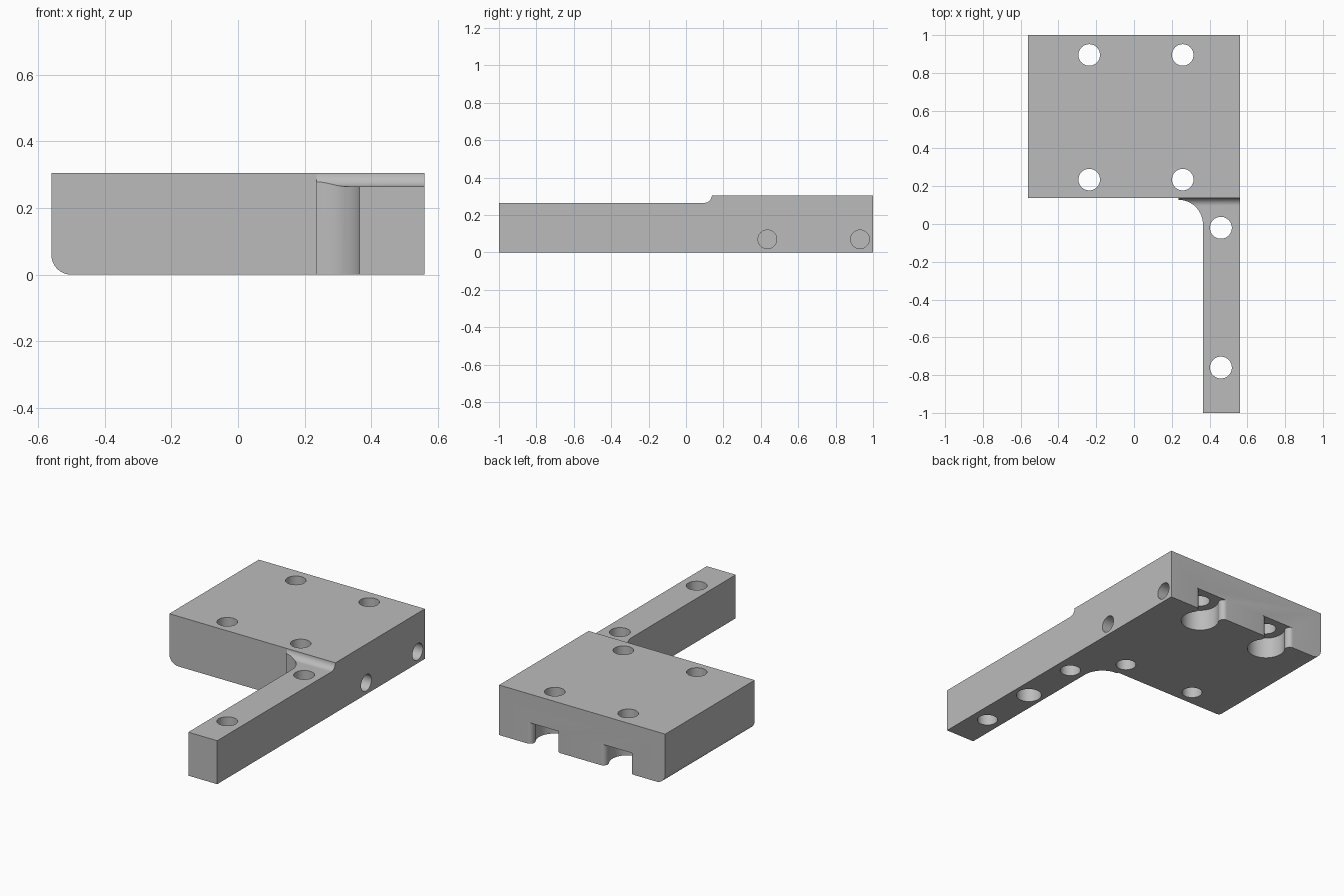
import bpy
import bmesh
from math import sin, cos, atan2, pi
from mathutils import Matrix, Vector

cube = bpy.data.objects.get("Cube")
if cube:
    bpy.data.objects.remove(cube, do_unlink=True)

# Main sizes
W, BACK, FRONT, STEP = 0.56, 1.0, 0.138, 0.098
TOP, ARM_TOP, ARM_X = 0.305, 0.265, 0.365
Z_AXIS = Matrix.Identity(4)
X_AXIS = Matrix(((0, 0, 1, 0), (1, 0, 0, 0), (0, 1, 0, 0), (0, 0, 0, 1)))


def arc(cx, cy, r, a0, a1, n=16):
    return [(cx + r * cos(a0 + (a1 - a0) * i / n),
             cy + r * sin(a0 + (a1 - a0) * i / n)) for i in range(n + 1)]


def prism(name, outline, lo, hi, axes=Z_AXIS):
    """Extrude a 2D outline from lo to hi along the third axis."""
    bm = bmesh.new()
    face = bm.faces.new([bm.verts.new((u, v, lo)) for u, v in outline])
    new = bmesh.ops.extrude_face_region(bm, geom=[face])["geom"]
    verts = [g for g in new if isinstance(g, bmesh.types.BMVert)]
    bmesh.ops.translate(bm, verts=verts, vec=Vector((0, 0, hi - lo)))
    bm.transform(axes)
    bmesh.ops.recalc_face_normals(bm, faces=bm.faces)
    mesh = bpy.data.meshes.new(name)
    bm.to_mesh(mesh)
    bm.free()
    obj = bpy.data.objects.new(name, mesh)
    bpy.context.scene.collection.objects.link(obj)
    return obj


def cut(target, cutter):
    cutter.hide_render = True
    mod = target.modifiers.new("cut", "BOOLEAN")
    mod.operation, mod.solver, mod.object = "DIFFERENCE", "EXACT", cutter
    bpy.context.view_layer.objects.active = target
    bpy.ops.object.modifier_apply(modifier=mod.name)
    bpy.data.objects.remove(cutter, do_unlink=True)


def drill(target, u, v, r, lo, hi, axes=Z_AXIS):
    cut(target, prism("drill", arc(u, v, r, 0, 2 * pi, 40)[:-1], lo, hi, axes))


# Plate with long arm and rounded inner corner
outline = [(-W, BACK), (-W, FRONT), (0.235, FRONT)]
outline += arc(0.235, -0.002, 0.13, pi / 2, 0)
outline += [(ARM_X, -1), (W, -1), (W, BACK)]
bracket = prism("bracket", outline, 0, TOP)

# Rounded lower edge on the plate
bm = bmesh.new()
bm.from_mesh(bracket.data)
edge = [e for e in bm.edges
        if all(v.co.x < -W + 0.001 and v.co.z < 0.001 for v in e.verts)]
bmesh.ops.bevel(bm, geom=edge, offset=0.06, segments=12, profile=0.5,
                affect="EDGES")
bm.to_mesh(bracket.data)
bm.free()

# Lower the arm, leaving a curved step up to the plate
r = TOP - ARM_TOP
step = [(-1.1, ARM_TOP)] + arc(STEP, TOP, r, -pi / 2, 0)
step += [(STEP + r, TOP + 0.1), (-1.1, TOP + 0.1)]
cut(bracket, prism("step_cutter", step, 0, W + 0.1, X_AXIS))

# Bolt pockets open to the back, with rounded lips
HOLE_Y, R, MOUTH, LIP = 0.895, 0.107, 0.113, 0.029
h = BACK - HOLE_Y
tilt = atan2(h - LIP, MOUTH)
half = [(MOUTH, h + 0.05)]
half += arc(MOUTH, h - LIP, LIP, pi / 2, pi + tilt, 12)
half += arc(0, 0, R, tilt, -pi / 2, 20)[1:]
pocket = half + [(-x, y) for x, y in reversed(half[:-1])]
for x in (-0.237, 0.258):
    shape = [(x + px, HOLE_Y + py) for px, py in pocket]
    cut(bracket, prism("pocket_cutter", shape, -0.1, 0.13))
    for y in (0.235, HOLE_Y):
        drill(bracket, x, y, 0.057, -0.2, 0.5)

# Arm bolt holes and the wider blind hole beneath
for y in (-0.02, -0.76):
    drill(bracket, 0.46, y, 0.058, -0.2, 0.5)
drill(bracket, 0.46, -0.39, 0.072, -0.1, 0.15)

# Blind holes in the side
for y in (0.435, 0.93):
    drill(bracket, y, 0.07, 0.05, W - 0.17, W + 0.1, X_AXIS)

# Grey material and smooth curved walls
grey = bpy.data.materials.new("plain grey")
grey.use_nodes = True
colour = (0.5, 0.5, 0.5, 1)
grey.diffuse_color = colour
grey.node_tree.nodes["Principled BSDF"].inputs["Base Color"].default_value = colour
bracket.data.materials.clear()
bracket.data.materials.append(grey)
bpy.ops.object.select_all(action="DESELECT")
bracket.select_set(True)
bpy.context.view_layer.objects.active = bracket
bpy.ops.object.shade_smooth_by_angle(angle=pi / 6)
